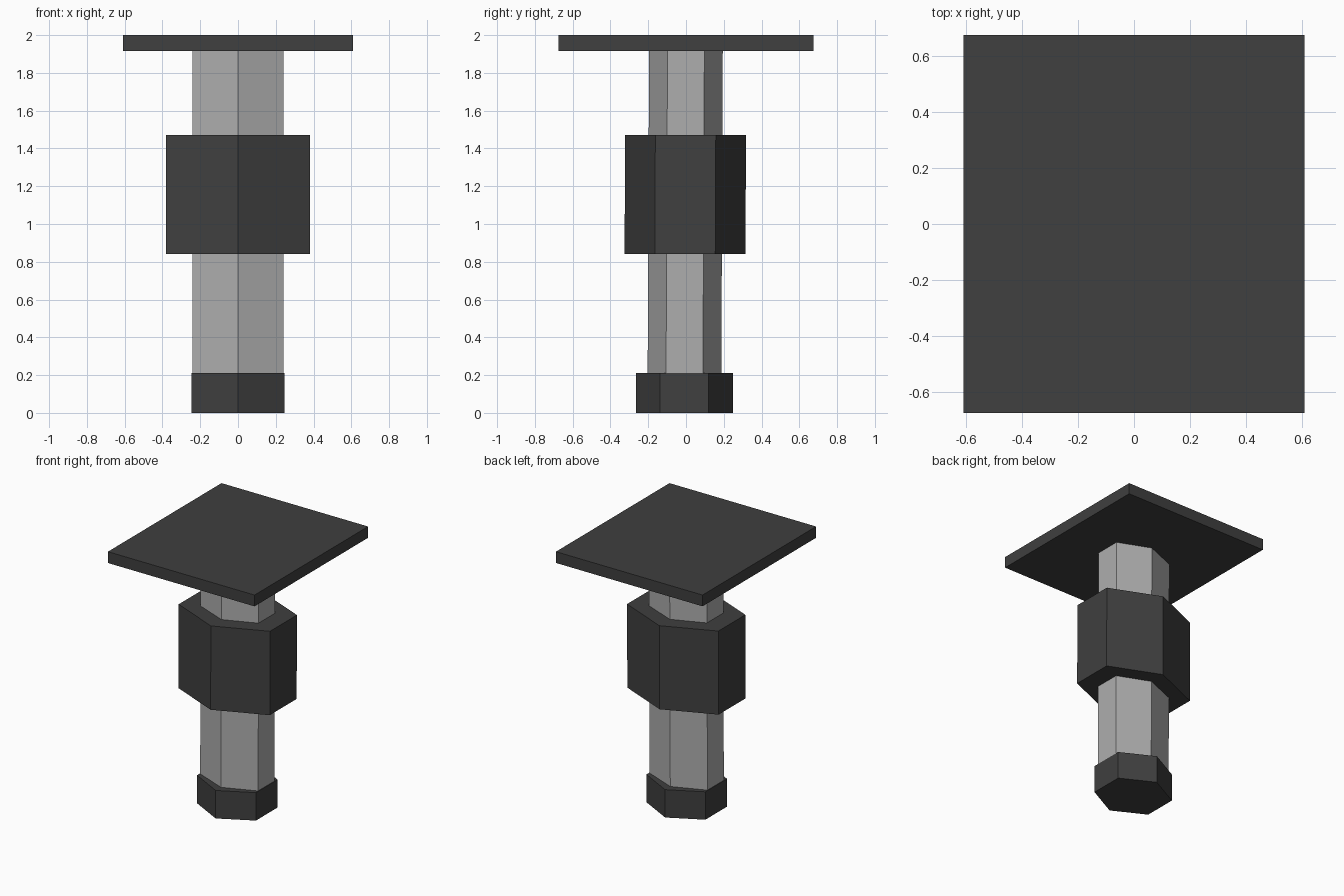
import bpy
import math

cube = bpy.data.objects.get("Cube")
if cube:
    bpy.data.objects.remove(cube, do_unlink=True)


def make_material(name, value):
    mat = bpy.data.materials.new(name)
    mat.use_nodes = True
    color = (value, value, value, 1)
    mat.diffuse_color = color
    mat.node_tree.nodes["Principled BSDF"].inputs["Base Color"].default_value = color
    return mat


dark = make_material("dark grey", 0.05)
light = make_material("light grey", 0.42)


def lean(z):
    """The post leans very slightly backwards as it rises."""
    return -0.009 + 0.0045 * z


def prism(name, outline, bottom, top, mat):
    """Extrude a flat outline between two heights."""
    n = len(outline)
    verts = [(x, y + lean(z), z) for z in (bottom, top) for x, y in outline]
    faces = [(i, (i + 1) % n, (i + 1) % n + n, i + n) for i in range(n)]
    faces += [tuple(reversed(range(n))), tuple(range(n, 2 * n))]
    mesh = bpy.data.meshes.new(name)
    mesh.from_pydata(verts, [], faces)
    mesh.materials.append(mat)
    obj = bpy.data.objects.new(name, mesh)
    bpy.context.collection.objects.link(obj)
    return obj


def hexagon(half_x, half_y):
    """Six-sided outline with points at the front and back."""
    angles = [math.radians(30 + 60 * i) for i in range(6)]
    return [(half_x * math.cos(a) / math.cos(math.pi / 6), half_y * math.sin(a))
            for a in angles]


def rectangle(half_x, half_y):
    return [(-half_x, -half_y), (half_x, -half_y), (half_x, half_y), (-half_x, half_y)]


# Foot, post, thick collar and flat top plate
prism("foot", hexagon(0.245, 0.257), 0, 0.21, dark)
prism("post", hexagon(0.241, 0.195), 0.2, 1.92, light)
prism("collar", hexagon(0.38, 0.32), 0.84, 1.47, dark)
prism("top_plate", rectangle(0.61, 0.675), 1.915, 2.0, dark)
